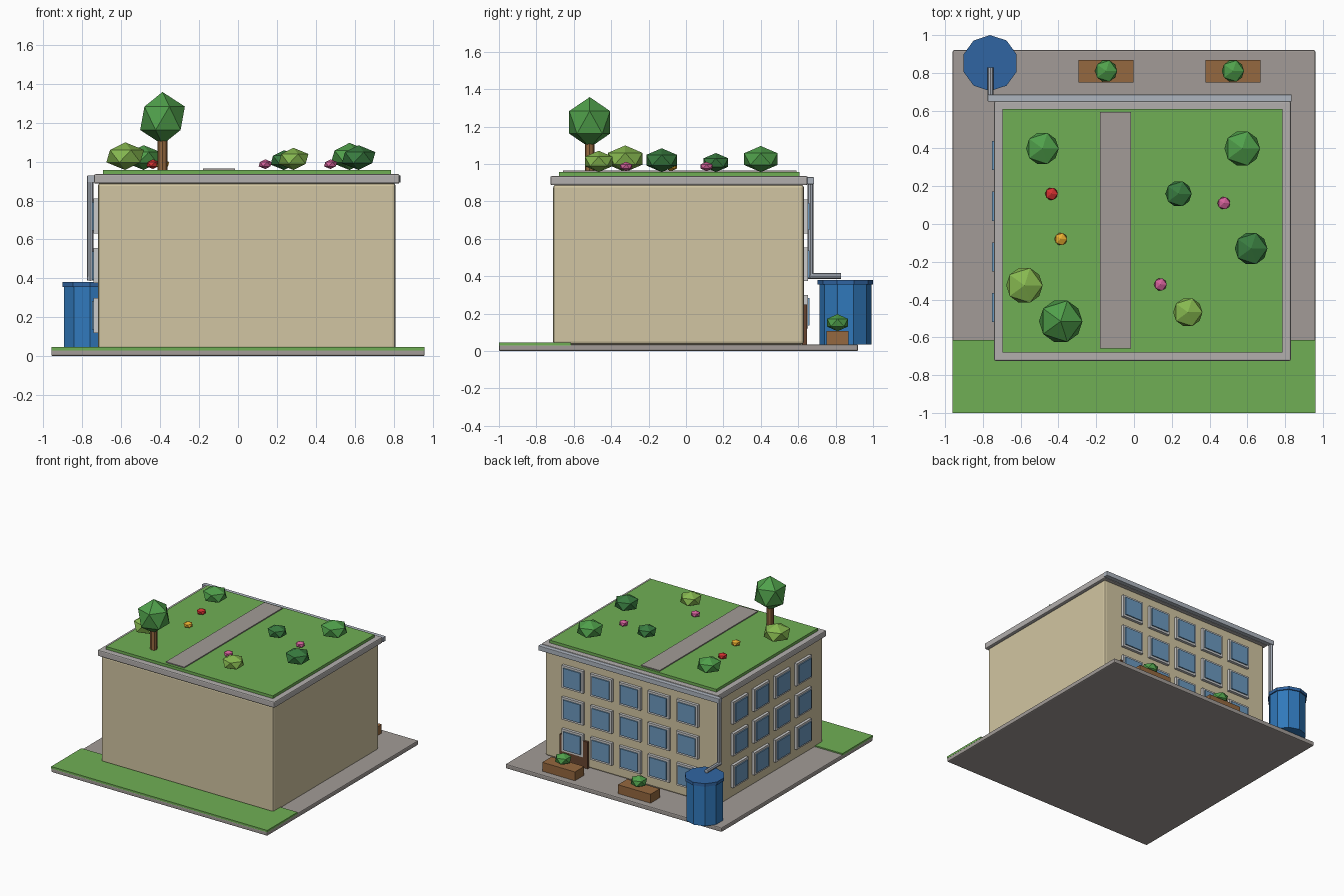
import bpy
from math import radians

if "Cube" in bpy.data.objects:
    bpy.data.objects.remove(bpy.data.objects["Cube"])

MATS = {}
COLORS = {
    "paving": (0.36, 0.33, 0.31), "wall": (0.64, 0.56, 0.36), "trim": (0.45, 0.43, 0.42),
    "grass": (0.16, 0.43, 0.09), "frame": (0.6, 0.6, 0.6), "glass": (0.15, 0.32, 0.52),
    "wood": (0.30, 0.14, 0.05), "door": (0.14, 0.06, 0.03), "pipe": (0.42, 0.46, 0.52),
    "barrel": (0.03, 0.19, 0.50), "lid": (0.03, 0.13, 0.36), "leaf": (0.08, 0.35, 0.07),
    "dark_leaf": (0.04, 0.20, 0.05), "light_leaf": (0.24, 0.48, 0.08),
    "red": (0.65, 0.03, 0.03), "yellow": (0.80, 0.42, 0.03), "pink": (0.65, 0.12, 0.32),
}


def finish(name, color):
    ob = bpy.context.object
    ob.name = name
    if color not in MATS:
        MATS[color] = bpy.data.materials.new(color)
        MATS[color].diffuse_color = (*COLORS[color], 1)
    ob.data.materials.append(MATS[color])
    return ob


def box(name, color, x, y, z, bevel=0):
    """Box from (min, max) ranges on each axis."""
    bpy.ops.mesh.primitive_cube_add(size=1, location=[(a + b) / 2 for a, b in (x, y, z)])
    ob = finish(name, color)
    ob.scale = [b - a for a, b in (x, y, z)]
    bpy.ops.object.transform_apply(location=False, rotation=False, scale=True)
    if bevel:
        mod = ob.modifiers.new("bevel", 'BEVEL')
        mod.width, mod.segments = bevel, 2
    return ob


def rod(name, color, r, sides, loc, length, tilt=0):
    bpy.ops.mesh.primitive_cylinder_add(vertices=sides, radius=r, depth=length,
                                        location=loc, rotation=(tilt, 0, 0))
    return finish(name, color)


def ball(name, color, x, y, z, r, h):
    """Low-poly foliage: r is the width seen from above, h the half height."""
    bpy.ops.mesh.primitive_ico_sphere_add(subdivisions=1, radius=1, location=(x, y, z))
    ob = finish(name, color)
    ob.scale = (r / 0.88, r / 0.88, h)


# Ground
box("ground_slab", "paving", (-0.96, 0.96), (-1, 0.92), (0, 0.036), 0.008)
box("front_lawn", "grass", (-0.96, 0.96), (-1, -0.615), (0.03, 0.046))

# Building and roof
X0, X1, Y0, Y1 = -0.72, 0.81, -0.71, 0.63
box("building_walls", "wall", (X0, X1), (Y0, Y1), (0.035, 0.89), 0.015)
box("roof_slab", "trim", (-0.74, 0.83), (-0.725, 0.65), (0.887, 0.936), 0.008)
box("roof_lawn", "grass", (-0.695, 0.786), (-0.68, 0.608), (0.93, 0.958))
box("roof_path", "paving", (-0.18, -0.016), (-0.658, 0.592), (0.95, 0.966))

# Windows on the back and left walls
for row, z in enumerate((0.21, 0.465, 0.72)):
    for part, color, w, h, d in (("frame", "frame", 0.095, 0.09, 0.022),
                                 ("glass", "glass", 0.077, 0.073, 0.031)):
        for i in range(5):
            c = X0 + (X1 - X0) * (i + 1) / 6
            box(f"back_window_{part}_{row}_{i}", color, (c - w, c + w),
                (Y1 - 0.01, Y1 + d), (z - h, z + h))
        for i in range(4):
            c = Y0 + (Y1 - Y0) * (i + 1) / 5
            box(f"left_window_{part}_{row}_{i}", color, (X0 - d, X0 + 0.01),
                (c - w, c + w), (z - h, z + h))
box("back_door", "door", (0.42, 0.67), (Y1 - 0.01, Y1 + 0.018), (0.035, 0.25))

# Gutter, downspout and rain barrel
box("gutter", "pipe", (-0.775, 0.835), (0.648, 0.685), (0.892, 0.93), 0.004)
rod("downspout", "pipe", 0.016, 8, (-0.76, 0.665, 0.645), 0.51)
rod("spout_arm", "pipe", 0.016, 8, (-0.76, 0.74, 0.402), 0.175, radians(90))
rod("rain_barrel", "barrel", 0.139, 10, (-0.762, 0.852, 0.198), 0.325)
rod("barrel_lid", "lid", 0.148, 10, (-0.762, 0.852, 0.368), 0.025)

# Planters behind the building
for i, x in enumerate((-0.148, 0.524)):
    box(f"planter_{i}", "wood", (x - 0.145, x + 0.145), (0.75, 0.868), (0.035, 0.107))
    ball(f"planter_bush_{i}", "leaf", x, 0.81, 0.152, 0.058, 0.046)

# Roof bushes
for i, (color, x, y, r) in enumerate((
        ("leaf", -0.485, 0.40, 0.085), ("leaf", 0.573, 0.40, 0.093),
        ("dark_leaf", 0.236, 0.16, 0.068), ("dark_leaf", 0.62, -0.13, 0.085),
        ("light_leaf", -0.58, -0.325, 0.095), ("light_leaf", 0.285, -0.467, 0.076))):
    ball(f"bush_{i}", color, x, y, 0.957 + 0.75 * r, r, 0.75 * r)

# Roof flowers
for i, (color, x, y) in enumerate((("red", -0.437, 0.16), ("yellow", -0.387, -0.08),
                                   ("pink", 0.476, 0.11), ("pink", 0.14, -0.32))):
    ball(f"flower_{i}", color, x, y, 0.987, 0.033, 0.025)

# Roof tree
rod("tree_trunk", "wood", 0.026, 8, (-0.388, -0.515, 1.035), 0.17)
ball("tree_crown", "leaf", -0.388, -0.515, 1.223, 0.113, 0.135)

for m in bpy.data.materials:
    if m.users and not m.is_grease_pencil:
        m.use_nodes = True
        m.node_tree.nodes["Principled BSDF"].inputs["Base Color"].default_value = m.diffuse_color
